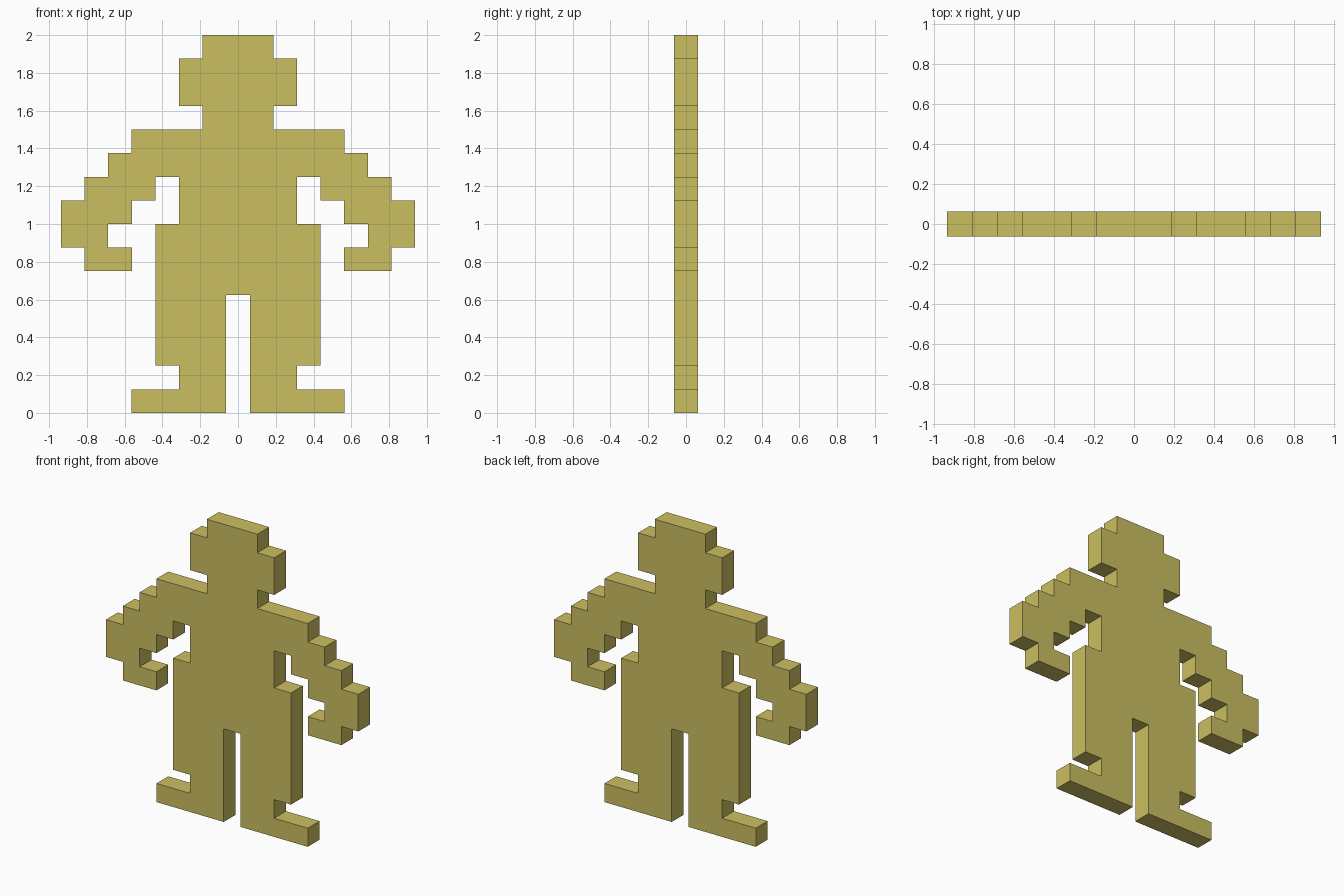
import bpy, bmesh

if "Cube" in bpy.data.objects:
    bpy.data.objects.remove(bpy.data.objects["Cube"])

U = 0.125  # one pixel block

# Right half of the stepped silhouette, in blocks, from head top to crotch
HALF = [
    (1.5, 16), (1.5, 15), (2.5, 15), (2.5, 13), (1.5, 13), (1.5, 12),   # head, neck
    (4.5, 12), (4.5, 11), (5.5, 11), (5.5, 10), (6.5, 10), (6.5, 9),    # shoulder, outer arm
    (7.5, 9), (7.5, 7), (6.5, 7), (6.5, 6), (4.5, 6), (4.5, 7),         # elbow, hand
    (5.5, 7), (5.5, 8), (4.5, 8), (4.5, 9), (3.5, 9), (3.5, 10),        # inner arm
    (2.5, 10), (2.5, 8), (3.5, 8), (3.5, 2), (2.5, 2), (2.5, 1),        # waist, leg
    (4.5, 1), (4.5, 0), (0.5, 0), (0.5, 5),                             # foot, inner leg
]
outline = HALF + [(-x, z) for x, z in reversed(HALF)]

# Flat figure: mirrored outline extruded through its thickness
bm = bmesh.new()
front = bm.faces.new([bm.verts.new((x * U, -U / 2, z * U)) for x, z in outline])
ext = bmesh.ops.extrude_face_region(bm, geom=[front], use_keep_orig=True)
moved = [g for g in ext["geom"] if isinstance(g, bmesh.types.BMVert)]
bmesh.ops.translate(bm, verts=moved, vec=(0, U, 0))
bmesh.ops.recalc_face_normals(bm, faces=bm.faces)

mesh = bpy.data.meshes.new("pixel_figure")
bm.to_mesh(mesh)
bm.free()

mat = bpy.data.materials.new("mustard yellow")
mat.diffuse_color = (0.6, 0.52, 0.12, 1)
mat.use_nodes = True
mat.node_tree.nodes["Principled BSDF"].inputs["Base Color"].default_value = mat.diffuse_color
mesh.materials.append(mat)

figure = bpy.data.objects.new("pixel_figure", mesh)
bpy.context.collection.objects.link(figure)
